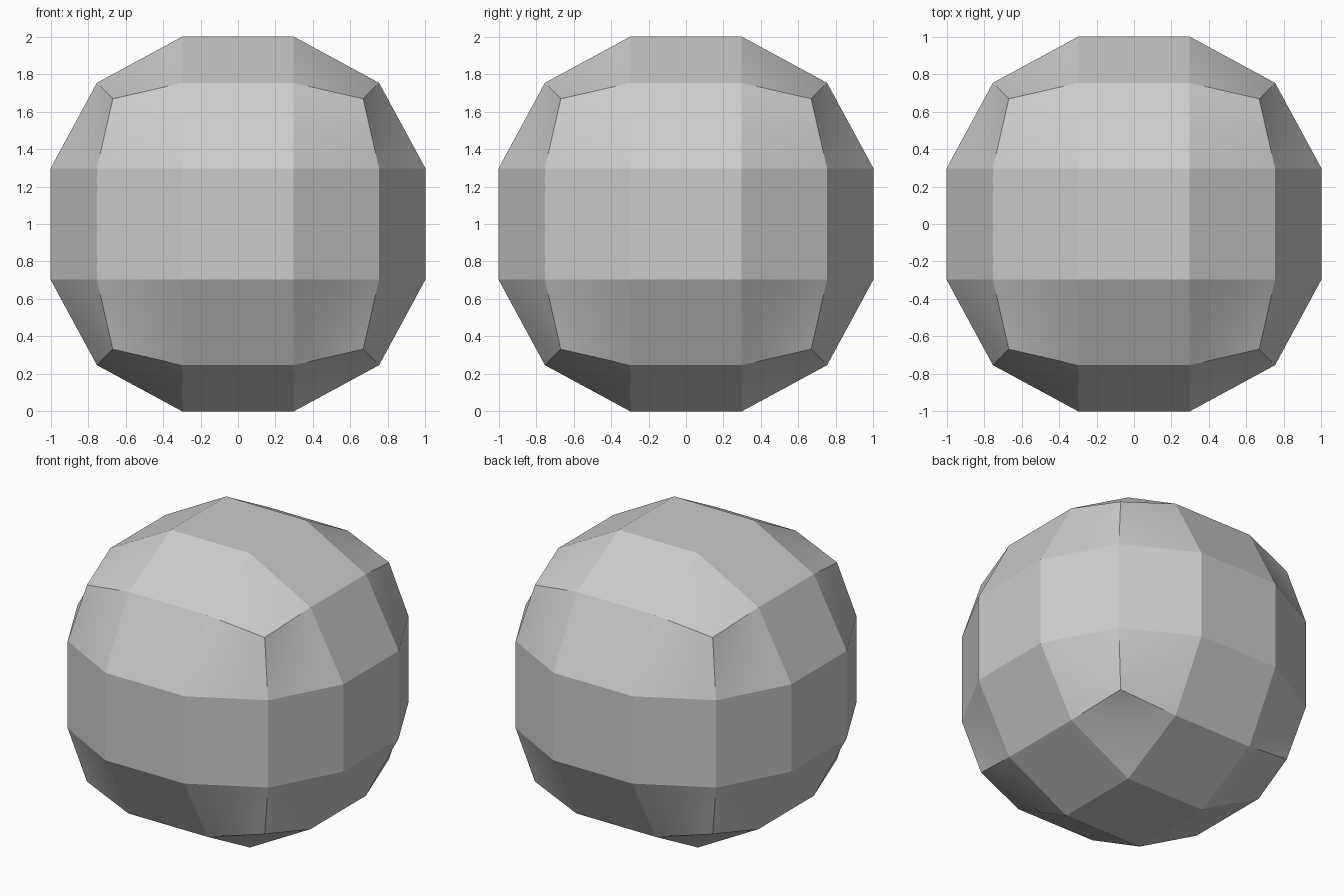
import bpy
import bmesh

default_cube = bpy.data.objects.get("Cube")
if default_cube:
    bpy.data.objects.remove(default_cube, do_unlink=True)

# Profile distances of the rounded block
FACE_HALF = 0.297   # half width of each flat centre square
EDGE_OUT = 0.753    # reach of the points along each block edge
CORNER_OUT = 0.668  # reach of the eight corner points

# Plain grey material
grey = bpy.data.materials.new("light_grey")
grey.use_nodes = True
colour = (0.6, 0.6, 0.6, 1.0)
grey.diffuse_color = colour
grey.node_tree.nodes["Principled BSDF"].inputs["Base Color"].default_value = colour

# Cage: a cube with a three by three grid on every side
bm = bmesh.new()
bmesh.ops.create_cube(bm, size=2)
bmesh.ops.subdivide_edges(bm, edges=bm.edges[:], cuts=2, use_grid_fill=True)

# Round the cage: centre, edge and corner points each get their own reach
reach_by_count = {1: 1.0, 2: EDGE_OUT, 3: CORNER_OUT}
for vert in bm.verts:
    outer = [abs(c) > 0.9 for c in vert.co]
    reach = reach_by_count[sum(outer)]
    for axis in range(3):
        sign = 1 if vert.co[axis] > 0 else -1
        vert.co[axis] = sign * (reach if outer[axis] else FACE_HALF)
    vert.co.z += 1

# Keep the cage edges crisp while the warped corner panels shade smoothly
for edge in bm.edges:
    edge.smooth = False
for face in bm.faces:
    face.smooth = True
bmesh.ops.recalc_face_normals(bm, faces=bm.faces[:])

mesh = bpy.data.meshes.new("rounded_block")
bm.to_mesh(mesh)
bm.free()
mesh.materials.append(grey)
block = bpy.data.objects.new("rounded_block", mesh)
bpy.context.collection.objects.link(block)

# Fine panels that keep the straight cage outline
panels = block.modifiers.new("panels", 'SUBSURF')
panels.subdivision_type = 'SIMPLE'
panels.levels = 3
panels.render_levels = 3
